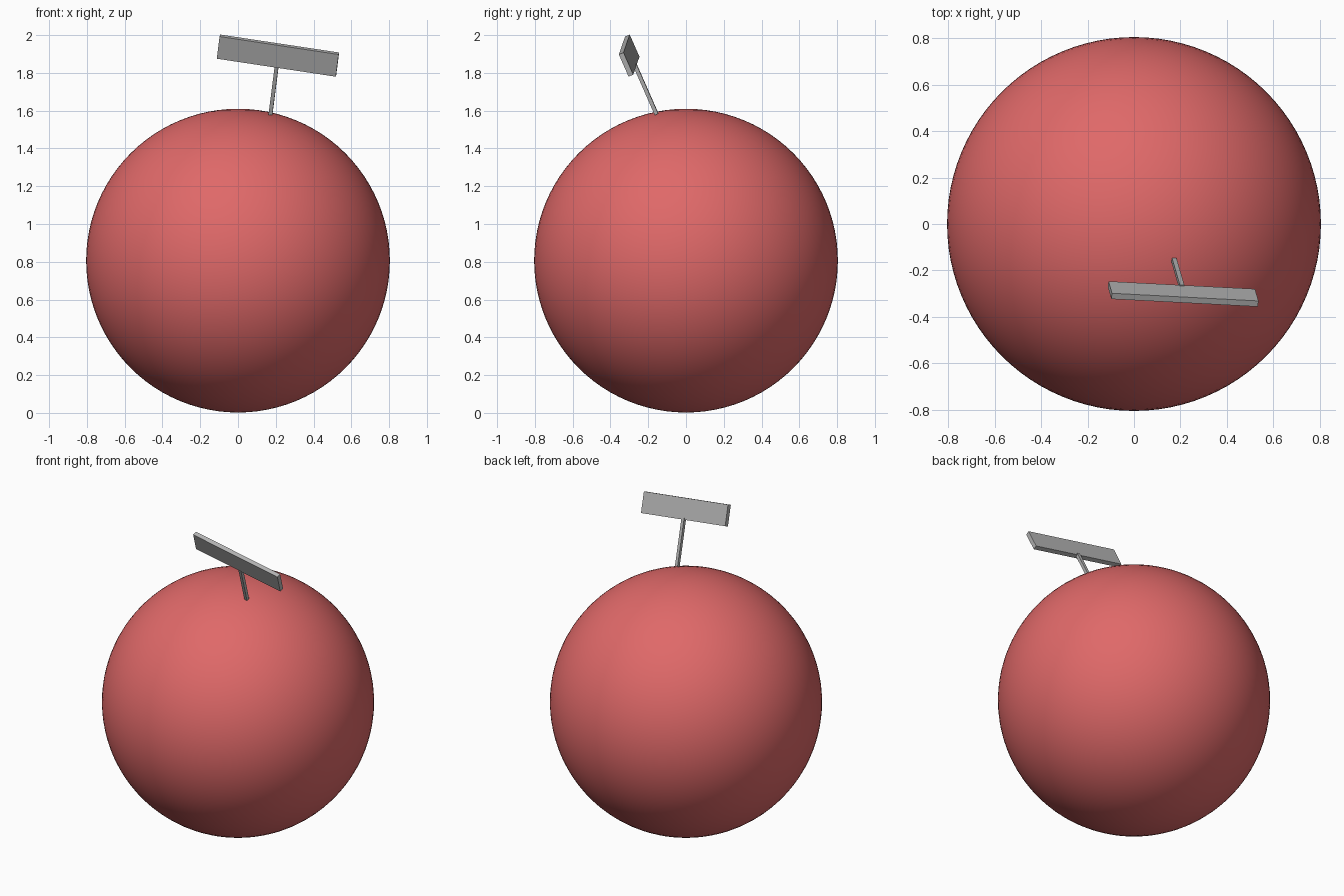
import bpy
from mathutils import Vector, Matrix

if "Cube" in bpy.data.objects:
    bpy.data.objects.remove(bpy.data.objects["Cube"])


def material(name, rgb):
    m = bpy.data.materials.new(name)
    m.diffuse_color = (*rgb, 1)
    m.use_nodes = True
    m.node_tree.nodes["Principled BSDF"].inputs["Base Color"].default_value = m.diffuse_color
    return m


red = material("soft red", (0.74, 0.14, 0.14))
grey = material("grey", (0.45, 0.45, 0.45))

# Smooth ball body
bpy.ops.mesh.primitive_uv_sphere_add(segments=96, ring_count=48, radius=0.804,
                                     location=(0, 0, 0.806))
ball = bpy.context.object
ball.name = "ball"
ball.data.materials.append(red)
bpy.ops.object.shade_smooth()

# Tilted frame shared by the sign board and its post
up = Vector((0.128, -0.44, 1)).normalized()
along = Vector((0.63, -0.033, -0.095))
along = (along - up * along.dot(up)).normalized()
back = up.cross(along)
frame = Matrix((along, back, up)).transposed().to_4x4()
centre = Vector((0.2115, -0.301, 1.8915))


def tilted_box(name, offset, size):
    bpy.ops.mesh.primitive_cube_add(size=1)
    ob = bpy.context.object
    ob.name = name
    ob.data.transform(Matrix.Translation(offset) @ Matrix.Diagonal((*size, 1)))
    ob.matrix_world = Matrix.Translation(centre) @ frame
    ob.data.materials.append(grey)
    return ob


# Board on top, post running down into the ball
tilted_box("board", (0, 0, 0), (0.638, 0.027, 0.129))
tilted_box("post", (0, 0.008, -0.2), (0.02, 0.02, 0.29))
